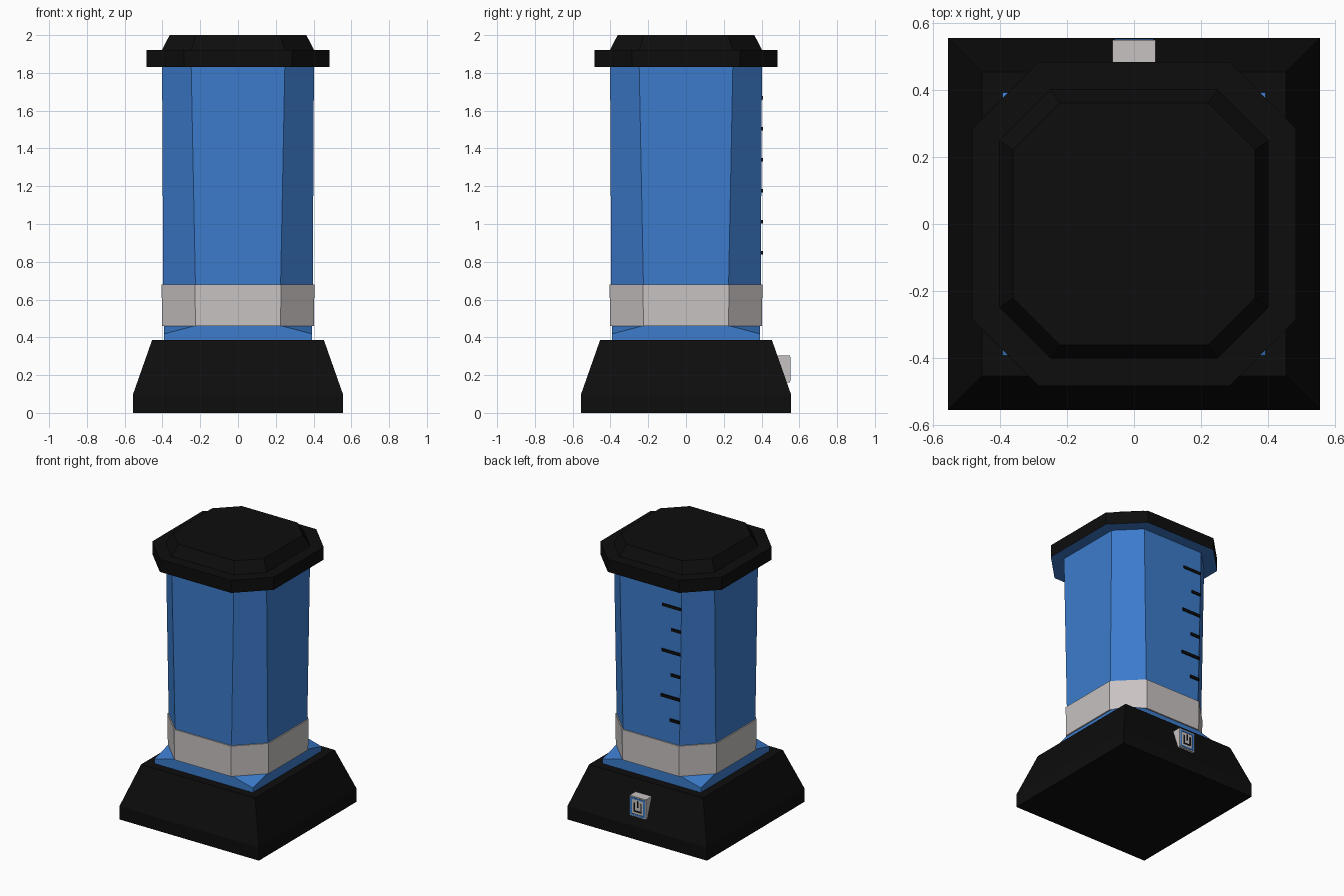
import bpy
import bmesh
from mathutils import Vector

cube = bpy.data.objects.get("Cube")
if cube:
    bpy.data.objects.remove(cube, do_unlink=True)


def material(name, colour):
    mat = bpy.data.materials.new(name)
    mat.use_nodes = True
    rgba = (*colour, 1)
    mat.diffuse_color = rgba
    mat.node_tree.nodes["Principled BSDF"].inputs["Base Color"].default_value = rgba
    return mat


BLACK = material("black plastic", (0.004, 0.004, 0.004))
BLUE = material("blue glass", (0.045, 0.2, 0.6))
SILVER = material("silver metal", (0.58, 0.54, 0.54))


def finish(name, bm, *mats):
    bmesh.ops.recalc_face_normals(bm, faces=bm.faces)
    mesh = bpy.data.meshes.new(name)
    bm.to_mesh(mesh)
    bm.free()
    for mat in mats:
        mesh.materials.append(mat)
    obj = bpy.data.objects.new(name, mesh)
    bpy.context.collection.objects.link(obj)
    return obj


def octagon(half, flat, z):
    """Square of half width `half` with corners cut back to `flat`."""
    pts = []
    x, y, u, v = half, flat, flat, half
    for _ in range(4):
        pts += [Vector((x, y, z)), Vector((u, v, z))]
        x, y, u, v = -y, x, -v, u
    return pts


def square(half, z):
    return [Vector((sx * half, sy * half, z))
            for sx, sy in ((1, 1), (-1, 1), (-1, -1), (1, -1))]


def loft(name, rings, *mats):
    """Skin a stack of matching rings and cap both ends."""
    bm = bmesh.new()
    loops = [[bm.verts.new(p) for p in ring] for ring in rings]
    n = len(loops[0])
    for low, high in zip(loops, loops[1:]):
        for i in range(n):
            j = (i + 1) % n
            bm.faces.new((low[i], low[j], high[j], high[i]))
    bm.faces.new(loops[0])
    bm.faces.new(loops[-1])
    return finish(name, bm, *mats)


def box(name, low, high, mat):
    x0, y0, z0 = low
    x1, y1, z1 = high
    rings = [[Vector(p) for p in ((x0, y0, z), (x1, y0, z), (x1, y1, z), (x0, y1, z))]
             for z in (z0, z1)]
    return loft(name, rings, mat)


# Square base with sloping sides
loft("base", [square(0.557, 0), square(0.557, 0.095), square(0.455, 0.385)], BLACK)

# Blue collar blending a square foot into the octagonal jar
bm = bmesh.new()
for p in square(0.393, 0.38) + square(0.393, 0.418) + octagon(0.393, 0.225, 0.462):
    bm.verts.new(p)
bmesh.ops.convex_hull(bm, input=bm.verts)
finish("collar", bm, BLUE)

# Metal band and tapering jar
loft("metal_band", [octagon(0.403, 0.225, 0.46), octagon(0.404, 0.228, 0.68)], SILVER)
loft("jar", [octagon(0.395, 0.222, 0.5), octagon(0.402, 0.248, 1.84)], BLUE)

# Lid brim with a blue seal underneath, and bevelled cap
brim = loft("lid_brim", [octagon(0.485, 0.285, 1.832), octagon(0.485, 0.285, 1.922)],
            BLACK, BLUE)
for face in brim.data.polygons:
    face.material_index = 1 if face.normal.z < -0.5 else 0
loft("lid_cap", [octagon(0.403, 0.25, 1.92), octagon(0.362, 0.222, 2.0)], BLACK)

# Measuring marks, alternately long and short, at the edge of the back face
for i in range(6):
    z = 1.668 - i * 0.164
    edge = -0.225 - 0.019 * (z - 0.68)
    length = 0.075 if i % 2 else 0.15
    box(f"measuring_mark_{i + 1}", (edge, 0.39, z - 0.01),
        (edge + length, 0.407, z + 0.01), BLACK)

# Power switch block on the back of the base
Y = 0.55
Z = 0.232
box("switch_block", (-0.065, 0.44, 0.16), (0.065, Y, 0.304), SILVER)


def plate(name, x0, x1, z0, z1, mat):
    box(name, (x0, Y - 0.002, Z + z0), (x1, Y + 0.003, Z + z1), mat)


def side_plates(name, outer, inner, top, bottom, mat):
    plate(f"{name}_left", inner, outer, bottom, top, mat)
    plate(f"{name}_right", -outer, -inner, bottom, top, mat)


# Blue frame around the switch face
side_plates("switch_frame", 0.058, 0.045, 0.064, -0.064, BLUE)
for name, z in (("top", 0.052), ("bottom", -0.064)):
    plate(f"switch_frame_{name}", -0.045, 0.045, z, z + 0.012, BLUE)

# Dark on/off mark: an open bracket with a bar in its gap
side_plates("switch_bracket", 0.031, 0.022, 0.03, -0.036, BLACK)
plate("switch_bracket_bottom", -0.022, 0.022, -0.036, -0.027, BLACK)
plate("switch_bar", -0.006, 0.006, -0.002, 0.042, BLACK)
